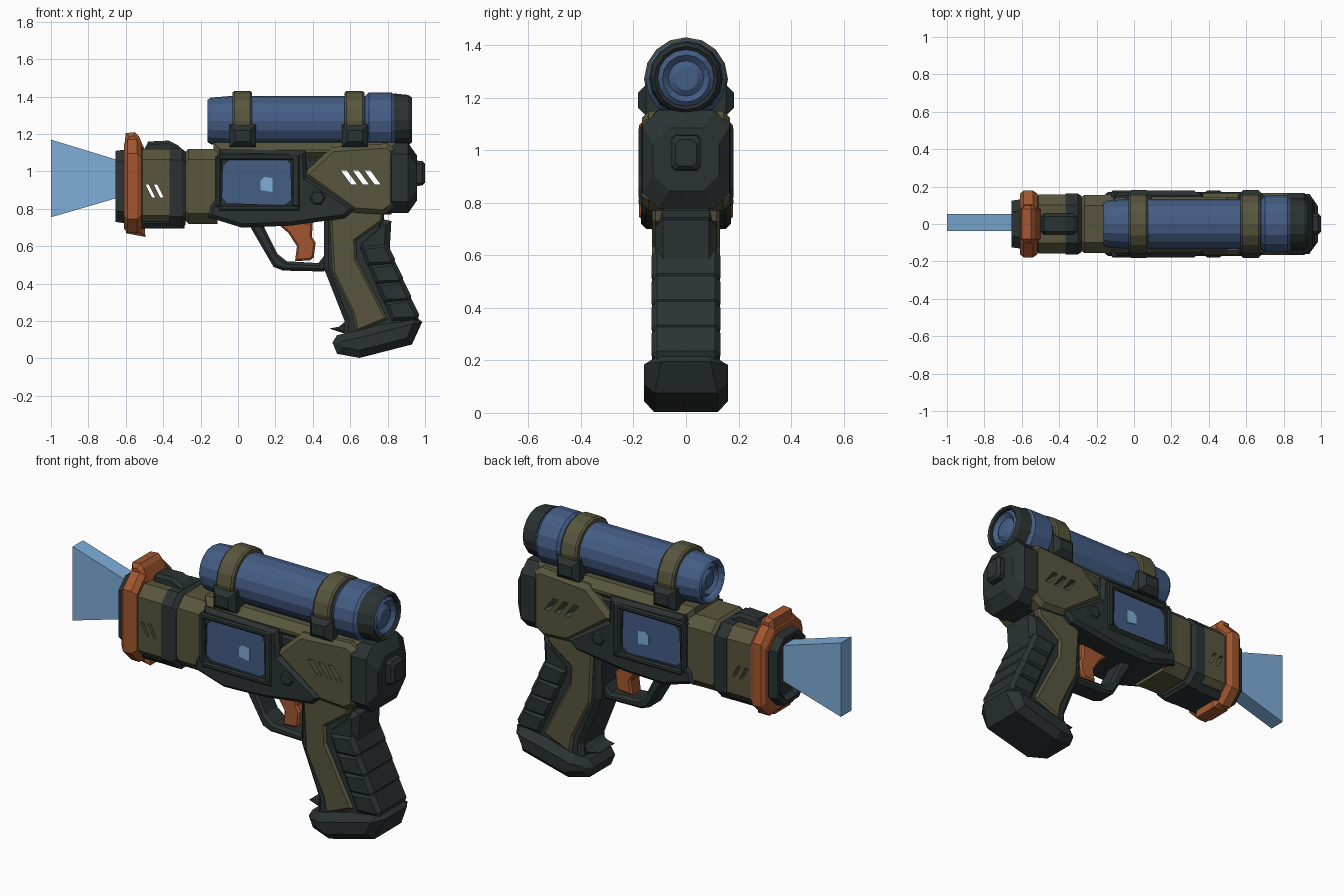
import bpy, bmesh, math

cube = bpy.data.objects.get("Cube")
if cube:
    bpy.data.objects.remove(cube, do_unlink=True)


def material(name, r, g, b):
    m = bpy.data.materials.new(name)
    m.use_nodes = True
    m.diffuse_color = (r, g, b, 1)
    bsdf = next(n for n in m.node_tree.nodes if n.type == 'BSDF_PRINCIPLED')
    bsdf.inputs["Base Color"].default_value = (r, g, b, 1)
    bsdf.inputs["Roughness"].default_value = 0.7
    return m


DARK = material("dark gunmetal", 0.024, 0.032, 0.032)
OLIVE = material("olive drab", 0.098, 0.092, 0.047)
BLUE = material("steel blue", 0.058, 0.110, 0.235)
LIGHT = material("light blue", 0.210, 0.420, 0.690)
ORANGE = material("burnt orange", 0.360, 0.094, 0.029)


def finish(name, bm, mat):
    bmesh.ops.recalc_face_normals(bm, faces=bm.faces[:])
    me = bpy.data.meshes.new(name)
    bm.to_mesh(me)
    bm.free()
    me.materials.append(mat)
    ob = bpy.data.objects.new(name, me)
    bpy.context.collection.objects.link(ob)
    return ob


def prism(name, mat, pts, half, bevel=0.0):
    """Side profile (x, z) extruded across y, with chamfered cap edges."""
    bm = bmesh.new()
    caps = []
    rows = [[bm.verts.new((x, y, z)) for x, z in pts] for y in (-half, half)]
    for row in rows:
        caps.append(bm.faces.new(row))
    n = len(pts)
    for i in range(n):
        j = (i + 1) % n
        bm.faces.new((rows[0][i], rows[0][j], rows[1][j], rows[1][i]))
    bmesh.ops.recalc_face_normals(bm, faces=bm.faces[:])
    if bevel:
        edges = [e for f in caps for e in f.edges]
        bmesh.ops.bevel(bm, geom=edges, offset=bevel, segments=1, affect='EDGES')
    return finish(name, bm, mat)


def box(name, mat, x0, x1, z0, z1, half, bevel=0.0):
    return prism(name, mat, [(x0, z0), (x1, z0), (x1, z1), (x0, z1)], half, bevel)


def section(hy, hz, cut):
    """Cut-corner rectangle, or a round section when there is no cut."""
    if cut is None:
        return [(hy * math.cos(a * math.pi / 8), hz * math.sin(a * math.pi / 8)) for a in range(16)]
    a, b = hy - cut, hz - cut
    return [(hy, -b), (hy, b), (a, hz), (-a, hz), (-hy, b), (-hy, -b), (-a, -hz), (a, -hz)]


def loft(name, mat, cz, stations, cut=None, ring=False):
    """Sections (x, half width, half height) joined along x."""
    bm = bmesh.new()
    rows = [[bm.verts.new((x, y, cz + z)) for y, z in section(hy, hz, cut)]
            for x, hy, hz in stations]
    pairs = list(zip(rows, rows[1:]))
    if ring:
        pairs.append((rows[-1], rows[0]))
    else:
        bm.faces.new(rows[0])
        bm.faces.new(rows[-1])
    for a, b in pairs:
        for i in range(len(a)):
            j = (i + 1) % len(a)
            bm.faces.new((a[i], a[j], b[j], b[i]))
    return finish(name, bm, mat)


def carve(ob, cutters):
    for c in cutters:
        mod = ob.modifiers.new("cut", 'BOOLEAN')
        mod.operation = 'DIFFERENCE'
        mod.solver = 'EXACT'
        mod.object = c
    deps = bpy.context.evaluated_depsgraph_get()
    me = bpy.data.meshes.new_from_object(ob.evaluated_get(deps))
    ob.modifiers.clear()
    ob.data = me
    for c in cutters:
        bpy.data.objects.remove(c, do_unlink=True)


def slot(x, z, w, h, lean):
    return prism("slot_cutter", DARK, [(x, z + h), (x + w, z + h), (x + w + lean, z), (x + lean, z)], 0.5)


# Light beam and muzzle
beam = prism("light_beam", LIGHT, [(-1, .755), (-.64, .86), (-.64, 1.06), (-1, 1.17)], 0.046)
beam.location.y = 0.008
loft("muzzle", DARK, .92, [(-.655, .125, .19), (-.58, .135, .20), (-.50, .14, .20),
                           (-.50, .10, .15), (-.63, .10, .15), (-.655, .105, .17)], .06, ring=True)
loft("muzzle_floor", DARK, .92, [(-.62, .12, .17), (-.50, .12, .17)], .06)
loft("orange_ring", ORANGE, .92, [(-.61, .162, .225), (-.59, .178, .25), (-.54, .178, .25),
                                  (-.515, .162, .23), (-.515, .14, .20), (-.61, .14, .20)], .075, ring=True)
prism("ring_top_lug", ORANGE, [(-.61, 1.12), (-.50, 1.12), (-.53, 1.19), (-.55, 1.21), (-.60, 1.205)], .10, .02)
prism("ring_bottom_lug", ORANGE, [(-.60, .72), (-.50, .72), (-.495, .65), (-.60, .67)], .09, .02)

# Barrel sections
barrel = loft("front_barrel", OLIVE, .915, [(-.53, .14, .19), (-.51, .157, .205), (-.36, .157, .205)], .055)
carve(barrel, [slot(x, .86, .018, .07, .035) for x in (-.495, -.45)])
loft("barrel_collar", DARK, .91, [(-.365, .162, .212), (-.30, .162, .212), (-.28, .15, .195)], .06)
box("barrel_underside", DARK, -.53, -.285, .695, .765, .125, .03)
prism("barrel_top_fin", DARK, [(-.51, 1.10), (-.28, 1.10), (-.32, 1.14), (-.37, 1.165), (-.48, 1.16)], .055, .015)
loft("barrel_joint", DARK, .92, [(-.30, .12, .16), (-.26, .12, .16)], .05)
loft("mid_barrel", OLIVE, .92, [(-.28, .145, .185), (-.265, .155, .2), (-.17, .155, .2), (-.11, .16, .2)], .055)

# Receiver
core = loft("receiver_core", DARK, .94, [(-.13, .13, .17), (.82, .13, .17)], .05)
box("top_rail", OLIVE, -.13, .84, 1.06, 1.155, .145, .04)
rear = prism("rear_body", OLIVE, [(.34, .98), (.50, 1.13), (.80, 1.15), (.84, 1.12), (.84, .81), (.78, .77), (.62, .78)],
             .167, .025)
for ob in (rear, core):
    carve(ob, [slot(.55 + i * .063, .93, .032, .075, .055) for i in range(3)])
loft("rear_cap", DARK, .965, [(.80, .15, .17), (.82, .166, .187), (.91, .166, .187), (.957, .125, .12)], .06)
loft("rear_button", DARK, .99, [(.94, .055, .07), (.985, .055, .065), (1.0, .04, .05)], .015)

# Screen housing, open for the screen on both sides
housing = prism("screen_housing", DARK,
                [(-.10, 1.12), (.36, 1.11), (.37, .97), (.63, .80), (.57, .75), (.42, .73), (.28, .71),
                 (.02, .70), (-.16, .755), (-.15, .82), (-.12, .86)], .172, .02)
screen_shape = [(-.06, .83), (.25, .82), (.285, .85), (.28, 1.04), (.26, 1.065), (-.05, 1.06), (-.08, 1.03), (-.085, .86)]
carve(housing, [prism("screen_cutter", DARK, screen_shape, .5)])
prism("screen", BLUE, screen_shape, .158)
prism("screen_spot", LIGHT, [(.12, .90), (.185, .89), (.185, .965), (.14, .97), (.12, .95)], .162)
for i, (x0, x1, z0, z1) in enumerate([(-.11, .33, 1.06, 1.09), (-.10, .33, .79, .82),
                                      (-.12, -.09, .81, 1.08), (.29, .33, .81, 1.08)]):
    box(f"screen_rim_{i + 1}", DARK, x0, x1, z0, z1, .18, .008)
prism("hex_bolt", DARK, [(.425 + .042 * math.cos(a * math.pi / 3), .86 + .042 * math.sin(a * math.pi / 3))
                         for a in range(6)], .18, .008)

# Trigger and guard
prism("trigger_guard", DARK, [(.05, .73), (.19, .49), (.24, .47), (.46, .465), (.50, .52), (.50, .60), (.43, .51),
                              (.26, .52), (.21, .56), (.14, .70), (.16, .73)], .065, .015)
prism("trigger", ORANGE, [(.20, .73), (.40, .73), (.395, .65), (.415, .62), (.405, .54), (.385, .525), (.305, .52),
                          (.315, .60), (.27, .67)], .045, .01)

# Grip
prism("grip_core", DARK, [(.46, .76), (.78, .80), (.78, .62), (.79, .50), (.94, .19), (.56, .08), (.57, .20), (.46, .48)],
      .115, .025)
prism("grip_side_panel", OLIVE, [(.49, .74), (.62, .815), (.785, .79), (.77, .73), (.63, .63), (.635, .53), (.80, .21),
                                 (.63, .14), (.615, .23), (.505, .46)], .129, .012)
prism("grip_back_top", DARK, [(.635, .63), (.77, .745), (.82, .735), (.81, .56), (.64, .53)], .118, .03)
for i in range(4):
    x, z = .645 + i * .043, .60 - i * .098
    prism(f"grip_ridge_{i + 1}", DARK, [(x, z), (x + .15, z + .02), (x + .195, z - .07),
                                        (x + .185, z - .105), (x + .045, z - .11)], .132, .022)
prism("grip_front_spur", DARK, [(.49, .16), (.58, .13), (.60, .22), (.54, .17)], .08, .01)
base = prism("grip_base", DARK, [(.505, .085), (.53, .025), (.65, .003), (.93, .075), (.985, .195), (.95, .225),
                                 (.74, .175), (.60, .14), (.53, .125)], .16, .04)
for v in base.data.vertices:
    if not .57 < v.co.x < .945:
        v.co.y *= .78

# Scope with recessed lenses
loft("scope_tube", BLUE, 1.27, [(-.10, .09, .09), (-.15, .10, .10), (-.163, .113, .113), (-.145, .125, .125),
                                (-.03, .134, .134), (.68, .133, .133), (.70, .153, .153), (.82, .153, .153),
                                (.85, .13, .13)])
loft("scope_eyepiece", DARK, 1.275, [(.835, .142, .142), (.91, .134, .134), (.93, .12, .12), (.92, .108, .108),
                                     (.835, .108, .108)], ring=True)
for i, (x, s, r) in enumerate([(.90, 1, .112), (-.13, -1, .095)]):
    loft(f"scope_lens_{i + 1}", BLUE, 1.273, [(x - s * .06, r, r), (x, r, r), (x + s * .02, r * .8, r * .8),
                                              (x, r * .6, r * .6), (x + s * .015, r * .4, r * .4)])
for side, x in (("front", -.03), ("rear", .57)):
    loft(f"{side}_strap", OLIVE, 1.27, [(x, .152, .152), (x + .01, .16, .16), (x + .095, .16, .16), (x + .105, .152, .152)])
    box(f"{side}_clamp", DARK, x - .015, x + .125, 1.13, 1.25, .182, .03)
box("scope_mount", DARK, .10, .57, 1.12, 1.18, .07, .01)
